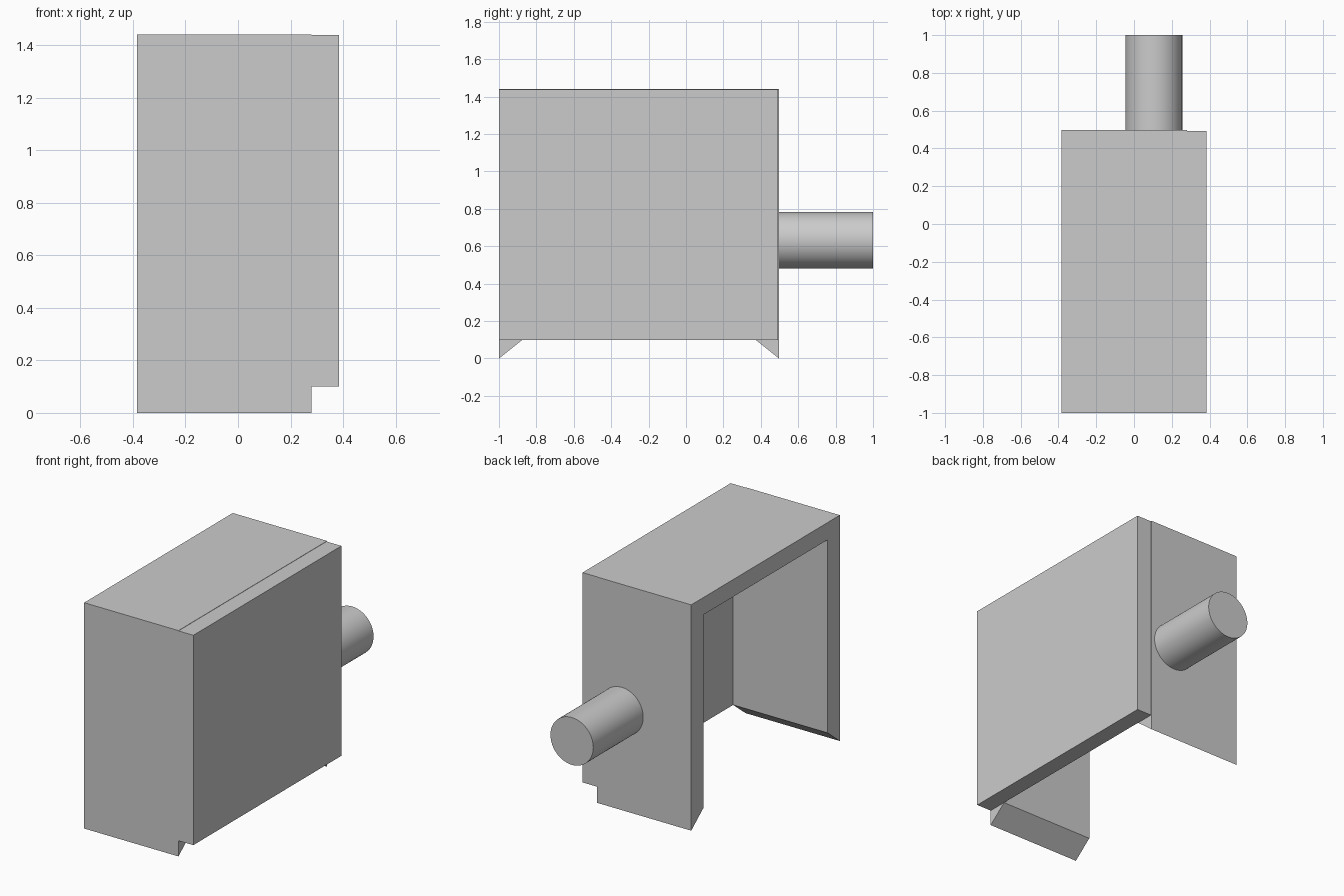
import bpy, bmesh
from mathutils import Matrix, Vector

cube = bpy.data.objects.get("Cube")
if cube:
    bpy.data.objects.remove(cube, do_unlink=True)

# Single flat grey
grey = bpy.data.materials.new("light_grey")
grey.use_nodes = True
colour = (0.6, 0.6, 0.6, 1)
grey.diffuse_color = colour
grey.node_tree.nodes["Principled BSDF"].inputs["Base Color"].default_value = colour

X_OPEN, X_INNER, X_SIDE = -0.385, 0.28, 0.385
FRONT, BACK, TOP, BASE = -1.0, 0.497, 1.44, 0.1
WALL, ROOF = 0.125, 0.11


def finish(name, bm):
    bmesh.ops.recalc_face_normals(bm, faces=bm.faces)
    mesh = bpy.data.meshes.new(name)
    bm.to_mesh(mesh)
    bm.free()
    mesh.materials.append(grey)
    obj = bpy.data.objects.new(name, mesh)
    bpy.context.collection.objects.link(obj)
    return obj


def extrude_profile(name, profile, x0, x1):
    """Extrude a (y, z) outline along x."""
    bm = bmesh.new()
    face = bm.faces.new([bm.verts.new((x0, y, z)) for y, z in profile])
    result = bmesh.ops.extrude_face_region(bm, geom=[face])
    moved = [v for v in result["geom"] if isinstance(v, bmesh.types.BMVert)]
    bmesh.ops.translate(bm, verts=moved, vec=Vector((x1 - x0, 0, 0)))
    return finish(name, bm)


# Front wall, roof and back wall in one arch, with bevelled feet
arch = [(FRONT, 0), (FRONT, TOP), (BACK, TOP), (BACK, 0),
        (BACK - WALL, BASE), (BACK - WALL, TOP - ROOF),
        (FRONT + WALL, TOP - ROOF), (FRONT + WALL, BASE)]
extrude_profile("arch_frame", arch, X_OPEN, X_INNER)

# Closed side, very slightly inset from the arch
side = [(FRONT, BASE), (FRONT, TOP - 0.002),
        (BACK - 0.005, TOP - 0.002), (BACK - 0.005, BASE)]
extrude_profile("side_panel", side, X_INNER, X_SIDE)

# Round peg on the back wall
bm = bmesh.new()
start, end = BACK - 0.01, 1.0
place = Matrix.Translation((0.105, (start + end) / 2, 0.632)) @ Matrix.Rotation(1.570796, 4, "X")
bmesh.ops.create_cone(bm, cap_ends=True, segments=64, radius1=0.151, radius2=0.151,
                      depth=end - start, matrix=place)
peg = finish("back_peg", bm)
bpy.ops.object.select_all(action="DESELECT")
peg.select_set(True)
bpy.context.view_layer.objects.active = peg
bpy.ops.object.shade_smooth_by_angle()
